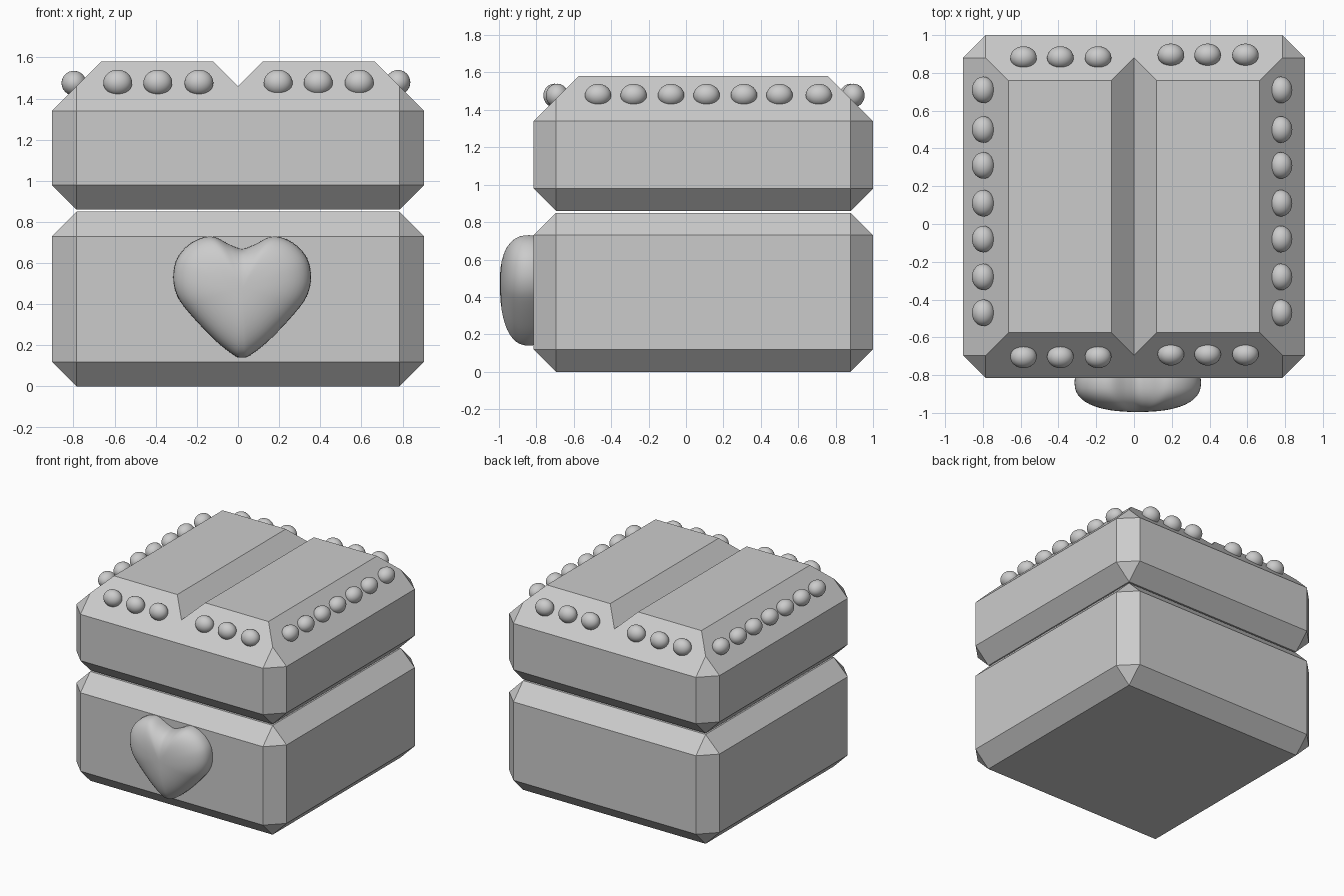
import bpy, bmesh, math
from mathutils import Vector

if "Cube" in bpy.data.objects:
    bpy.data.objects.remove(bpy.data.objects["Cube"])

YC = 0.0925          # centre of the box body in y
W, D = 1.81, 1.815   # body width and depth
CH = 0.12            # chamfer size


def to_object(bm, name, smooth=False):
    bmesh.ops.recalc_face_normals(bm, faces=bm.faces[:])
    for f in bm.faces:
        f.smooth = smooth
    me = bpy.data.meshes.new(name)
    bm.to_mesh(me)
    bm.free()
    ob = bpy.data.objects.new(name, me)
    bpy.context.collection.objects.link(ob)
    return ob


def chamfered_box(z0, z1):
    bm = bmesh.new()
    bmesh.ops.create_cube(bm, size=1)
    for v in bm.verts:
        v.co = Vector((v.co.x * W, v.co.y * D + YC, z0 + (v.co.z + 0.5) * (z1 - z0)))
    bmesh.ops.bevel(bm, geom=bm.edges[:], offset=CH, offset_type='OFFSET',
                    segments=1, profile=0.5, affect='EDGES')
    bm.normal_update()
    return bm


# Box base
to_object(chamfered_box(0.0, 0.85), "box_base")

# Lid: top face split down the middle, each half raised with sloped sides
bm = chamfered_box(0.86, 1.46)
top = [f for f in bm.faces if f.normal.z > 0.99]
bmesh.ops.bisect_plane(bm, geom=top + list(top[0].edges) + list(top[0].verts),
                       plane_co=(0, 0, 0), plane_no=(1, 0, 0))
bm.normal_update()
halves = [f for f in bm.faces if f.normal.z > 0.99]
bmesh.ops.inset_individual(bm, faces=halves, thickness=CH, depth=CH, use_even_offset=True)
to_object(bm, "lid")

# Pearls along the sloped lid rim
bm = bmesh.new()
bmesh.ops.create_uvsphere(bm, u_segments=32, v_segments=16, radius=1)
first = to_object(bm, "pearl", smooth=True)
pearl_mesh = first.data
bpy.data.objects.remove(first)


def pearl(name, loc, scale):
    ob = bpy.data.objects.new(name, pearl_mesh)
    ob.location, ob.scale = loc, scale
    bpy.context.collection.objects.link(ob)


for i, x in enumerate((-0.585, -0.39, -0.19, 0.195, 0.39, 0.59)):
    shift = 0.007 if x > 0 else -0.007
    pearl(f"pearl_front_{i}", (x, -0.696 + shift, 1.477), (0.07, 0.06, 0.063))
    pearl(f"pearl_back_{i}", (x, 0.888 + shift, 1.477), (0.07, 0.06, 0.063))
for i, y in enumerate((0.71, 0.50, 0.31, 0.11, -0.08, -0.28, -0.47)):
    pearl(f"pearl_left_{i}", (-0.798, y, 1.475), (0.06, 0.07, 0.06))
    pearl(f"pearl_right_{i}", (0.778, y, 1.479), (0.06, 0.07, 0.06))

# Puffy heart clasp: half outline, mirrored, smoothed, then domed
half = [(0.0, 0.67), (0.06, 0.69), (0.15, 0.73), (0.245, 0.70), (0.315, 0.625),
        (0.335, 0.53), (0.315, 0.44), (0.255, 0.355), (0.135, 0.228), (0.04, 0.152), (0.0, 0.14)]
pts = [Vector(p) for p in half + [(-x, z) for x, z in half[-2:0:-1]]]


def catmull(p, steps):
    out, n = [], len(p)
    for i in range(n):
        a, b, c, d = (p[(i + k) % n] for k in (-1, 0, 1, 2))
        for s in range(steps):
            t = s / steps
            out.append(0.5 * (2 * b + (c - a) * t + (2 * a - 5 * b + 4 * c - d) * t ** 2
                              + (3 * b - a - 3 * c + d) * t ** 3))
    return out


outline = catmull(pts, 5)
centre = Vector((0.0, 0.48))
bm = bmesh.new()
rings = []
for k in range(-11, 12):
    a = k / 12 * math.pi / 2
    s = math.cos(a) ** (2 / 2.4)
    y = -0.84 + math.copysign(abs(math.sin(a)) ** (2 / 2.4), a) * 0.155
    rings.append([bm.verts.new((0.02 + q.x, y, q.y))
                  for q in (centre + (p - centre) * s for p in outline)])
n = len(outline)
for r0, r1 in zip(rings, rings[1:]):
    for i in range(n):
        bm.faces.new((r0[i], r0[(i + 1) % n], r1[(i + 1) % n], r1[i]))
for ring, y in ((rings[0], -0.995), (rings[-1], -0.685)):
    tip = bm.verts.new((0.02, y, centre.y))
    for i in range(n):
        bm.faces.new((ring[i], ring[(i + 1) % n], tip))
to_object(bm, "heart_clasp", smooth=True)
